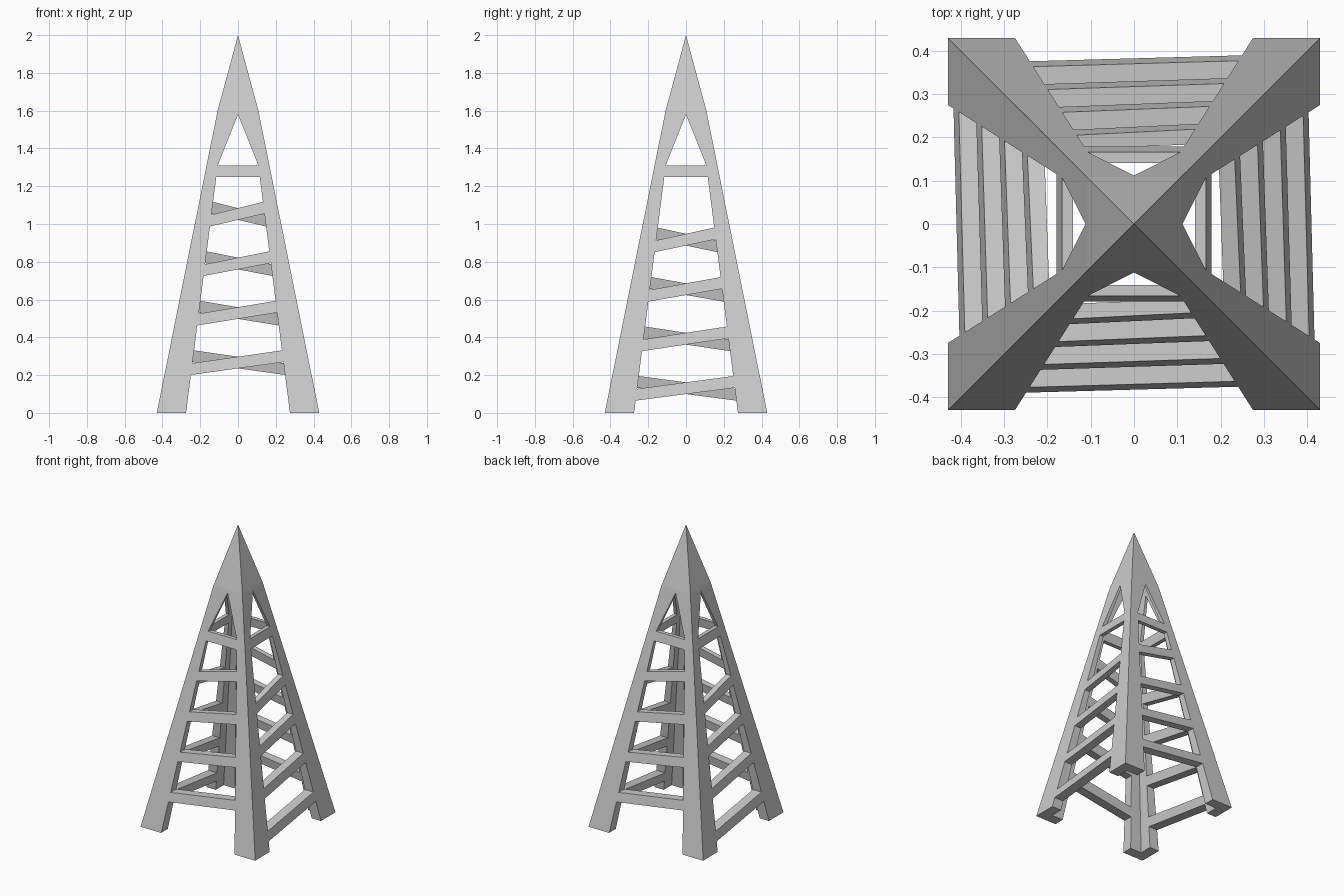
import bpy
import bmesh
from math import pi
from mathutils import Matrix

cube = bpy.data.objects.get("Cube")
if cube:
    bpy.data.objects.remove(cube, do_unlink=True)

grey = bpy.data.materials.new("light_grey")
grey.use_nodes = True
colour = (0.6, 0.6, 0.6, 1)
grey.diffuse_color = colour
grey.node_tree.nodes["Principled BSDF"].inputs["Base Color"].default_value = colour


def make_object(name, bm):
    bmesh.ops.recalc_face_normals(bm, faces=bm.faces)
    mesh = bpy.data.meshes.new(name)
    bm.to_mesh(mesh)
    bm.free()
    mesh.materials.append(grey)
    obj = bpy.data.objects.new(name, mesh)
    bpy.context.collection.objects.link(obj)
    return obj


def spire(name, rings, apex):
    """Square rings (half width, height) joined up to a point."""
    bm = bmesh.new()
    below = None
    for r, z in rings:
        ring = [bm.verts.new((x * r, y * r, z))
                for x, y in ((-1, -1), (1, -1), (1, 1), (-1, 1))]
        if below:
            for i in range(4):
                j = (i + 1) % 4
                bm.faces.new((below[i], below[j], ring[j], ring[i]))
        else:
            bm.faces.new(ring[::-1])
        below = ring
    tip = bm.verts.new((0, 0, apex))
    for i in range(4):
        bm.faces.new((below[i], below[(i + 1) % 4], tip))
    return make_object(name, bm)


def opening_width(z):
    return 0.275 - 0.128 * z


def edge(z, rise):
    """Left and right ends of a brace edge crossing the opening."""
    return [(s * opening_width(z + s * rise), z + s * rise) for s in (-1, 1)]


def side_openings(name, centres, quarter):
    """Gaps left between the braces on one side of the tower."""
    half, rise = 0.031, 0.034
    braces = [(c, rise) for c in centres] + [(1.28, 0)]
    lower = edge(-0.05, 0)
    outlines = []
    for c, r in braces:
        outlines.append(lower + edge(c - half, r)[::-1])
        lower = edge(c + half, r)
    outlines.append(lower + [(0, 1.58)])

    bm = bmesh.new()
    for outline in outlines:
        front = [bm.verts.new((x, -0.7, z)) for x, z in outline]
        back = [bm.verts.new((x, 0, z)) for x, z in outline]
        bm.faces.new(front)
        bm.faces.new(back[::-1])
        for i in range(len(outline)):
            j = (i + 1) % len(outline)
            bm.faces.new((front[i], back[i], back[j], front[j]))
    bm.transform(Matrix.Rotation(quarter * pi / 2, 4, "Z"))
    return make_object(name, bm)


# Solid outer spire
tower = spire("tower_frame", [(0.43, 0), (0.108, 1.6)], 2.0)

# Hollow core, then openings on the four sides, with braces climbing in a spiral
cutters = [spire("hollow_core", [(0.368, -0.05), (0.092, 1.6)], 1.9)]
for quarter, side in enumerate(("front", "left", "back", "right")):
    first = 0.13 if quarter % 2 else 0.266
    centres = [first + 0.262 * i for i in range(4)]
    cutters.append(side_openings(side + "_openings", centres, quarter))

bpy.context.view_layer.objects.active = tower
for cutter in cutters:
    cutter.hide_render = True
    cut = tower.modifiers.new(cutter.name, "BOOLEAN")
    cut.operation = "DIFFERENCE"
    cut.solver = "EXACT"
    cut.object = cutter
    bpy.ops.object.modifier_apply(modifier=cut.name)
for cutter in cutters:
    bpy.data.objects.remove(cutter, do_unlink=True)
